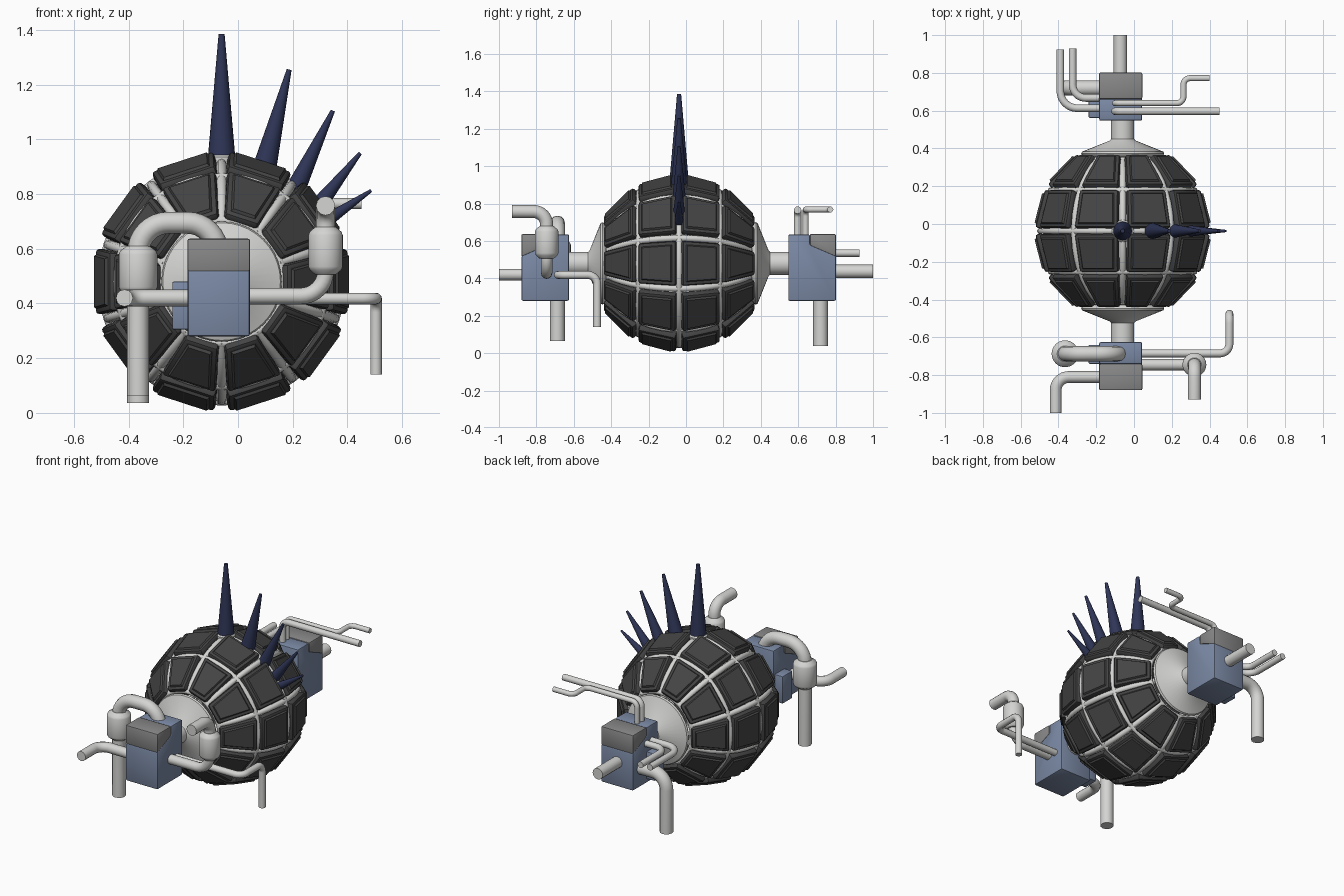
import bpy, bmesh, math
from mathutils import Vector

if "Cube" in bpy.data.objects:
    bpy.data.objects.remove(bpy.data.objects["Cube"])

C = Vector((-0.06, -0.037, 0.48))      # ball centre, poles along y


def material(name, rgb):
    m = bpy.data.materials.new(name)
    m.diffuse_color = (*rgb, 1)
    m.use_nodes = True
    m.node_tree.nodes["Principled BSDF"].inputs["Base Color"].default_value = m.diffuse_color
    return m


PIPE = material("light_grey", (0.66, 0.66, 0.65))
DARK = material("charcoal", (0.058, 0.058, 0.058))
BLUE = material("steel_blue", (0.20, 0.255, 0.38))
GREY = material("mid_grey", (0.25, 0.25, 0.25))
NAVY = material("navy", (0.028, 0.036, 0.095))


def add(name, me, mat, angle=35):
    ob = bpy.data.objects.new(name, me)
    bpy.context.collection.objects.link(ob)
    me.materials.clear()
    me.materials.append(mat)
    bpy.ops.object.select_all(action='DESELECT')
    ob.select_set(True)
    bpy.context.view_layer.objects.active = ob
    bpy.ops.object.shade_smooth_by_angle(angle=math.radians(angle))
    return ob


def from_bm(name, bm, mat, angle=35):
    bmesh.ops.recalc_face_normals(bm, faces=bm.faces)
    me = bpy.data.meshes.new(name)
    bm.to_mesh(me)
    bm.free()
    return add(name, me, mat, angle)


def tubes(name, paths, r, mat=PIPE, cyclic=False, res=4):
    """Sweep a round section along each path."""
    cu = bpy.data.curves.new(name, 'CURVE')
    cu.dimensions = '3D'
    cu.bevel_depth, cu.bevel_resolution, cu.use_fill_caps = r, res, True
    for pts in paths:
        s = cu.splines.new('POLY')
        s.points.add(len(pts) - 1)
        for p, q in zip(s.points, pts):
            p.co = (*q, 1)
        s.use_cyclic_u = cyclic
    tmp = bpy.data.objects.new(name + "_curve", cu)
    bpy.context.collection.objects.link(tmp)
    dg = bpy.context.evaluated_depsgraph_get()
    me = bpy.data.meshes.new_from_object(tmp.evaluated_get(dg))
    bpy.data.objects.remove(tmp)
    return add(name, me, mat, 50)


def pipe(name, corners, r, bend):
    """Pipe with rounded right-angle bends."""
    pts = [Vector(c) for c in corners]
    out = [pts[0]]
    for a, c, b in zip(pts, pts[1:], pts[2:]):
        u, v = (a - c).normalized(), (b - c).normalized()
        for i in range(9):
            t = math.pi / 2 * i / 8
            out.append(c + bend * (u * (1 - math.sin(t)) + v * (1 - math.cos(t))))
    out.append(pts[-1])
    return tubes(name, [out], r)


def lathe(name, profile, origin, axis, mat, sides=32):
    """Spin (radius, height) points around an axis."""
    bm = bmesh.new()
    rot = Vector(axis).to_track_quat('Z', 'Y')
    rings = []
    for r, h in profile:
        rings.append([bm.verts.new(Vector(origin) + rot @ Vector((
            r * math.cos(math.tau * i / sides), r * math.sin(math.tau * i / sides), h)))
            for i in range(sides)])
    for a, b in zip(rings, rings[1:]):
        for i in range(sides):
            j = (i + 1) % sides
            bm.faces.new((a[i], a[j], b[j], b[i]))
    bm.faces.new(rings[0])
    bm.faces.new(rings[-1])
    return from_bm(name, bm, mat)


def ball(lat, lon, r):
    la, lo = math.radians(lat), math.radians(lon)
    return C + r * Vector((math.cos(la) * math.cos(lo), math.sin(la), math.cos(la) * math.sin(lo)))


def prism(name, profile, x0, x1, mat, bevel=0.008):
    """Extrude a (y, z) profile along x."""
    bm = bmesh.new()
    a = [bm.verts.new((x0, y, z)) for y, z in profile]
    b = [bm.verts.new((x1, y, z)) for y, z in profile]
    bm.faces.new(a)
    bm.faces.new(b)
    for i in range(len(a)):
        j = (i + 1) % len(a)
        bm.faces.new((a[i], a[j], b[j], b[i]))
    bmesh.ops.recalc_face_normals(bm, faces=bm.faces)
    bmesh.ops.bevel(bm, geom=bm.edges[:], offset=bevel, segments=2, affect='EDGES', profile=0.5)
    return from_bm(name, bm, mat)


# Armour panels: four rings of ten
def panel(name, lat0, lat1, lon, half=14.5, R=0.478, thick=0.042):
    bm = bmesh.new()
    top = [ball(la, lon + d, R) for la, d in
           ((lat0, -half), (lat0, half), (lat1, half), (lat1, -half))]
    n = (top[1] - top[0]).cross(top[2] - top[0]).normalized()
    mid = sum(top, Vector()) / 4
    if n.dot(mid - C) < 0:
        n = -n
    t = [bm.verts.new(p) for p in top]
    b = [bm.verts.new(p - n * thick) for p in top]
    bm.faces.new(t)
    bm.faces.new(b)
    for i in range(4):
        j = (i + 1) % 4
        bm.faces.new((t[i], t[j], b[j], b[i]))
    bmesh.ops.recalc_face_normals(bm, faces=bm.faces)
    bmesh.ops.bevel(bm, geom=bm.edges[:], offset=0.012, segments=2, affect='EDGES', profile=0.5)
    bm.normal_update()
    face = max(bm.faces, key=lambda f: f.normal.dot(n) * 10 + f.calc_area())
    bmesh.ops.inset_region(bm, faces=[face], thickness=0.010)
    bmesh.ops.inset_region(bm, faces=[face], thickness=0.008, depth=0.010)
    from_bm(name, bm, DARK, 30)


for k in range(10):
    for s, side in ((-1, "front"), (1, "back")):
        panel(f"{side}_inner_panel_{k}", s * 2.4, s * 27.3, 36 * k)
        panel(f"{side}_outer_panel_{k}", s * 31.2, s * 58.5, 36 * k)

# Tubular frame under the panels
tubes("frame_hoops", [[ball(la, i * 6, 0.435) for i in range(60)] for la in (-59, -29.5, 0, 29.5, 59)],
      0.018, cyclic=True, res=2)
tubes("frame_ribs", [[ball(la, 18 + 36 * k, 0.435) for la in range(-60, 61, 8)] for k in range(10)],
      0.018, res=2)
braces = []
for k in range(10):
    for la0, la1 in ((0, 29.5), (0, -29.5), (29.5, 59), (-29.5, -59)):
        for d in (-18, 18):
            braces.append([ball(la0 + (la1 - la0) * i / 6, 36 * k + d * (1 - i / 3), 0.425) for i in range(7)])
tubes("frame_braces", braces, 0.012, res=1)

# Pole caps with neck
cap = [(0.19, 0.385), (0.215, 0.40), (0.22, 0.41), (0.215, 0.42), (0.07, 0.478), (0.061, 0.486), (0.061, 0.63)]
lathe("front_cap", cap, C, (0, -1, 0), PIPE, 40)
lathe("back_cap", cap, C, (0, 1, 0), PIPE, 40)

# Two-tone boxes with a small side block
for s, y0, side in ((-1, -0.625, "front"), (1, 0.547, "back")):
    prism(f"{side}_box_body", [(y0 + s * o, z) for o, z in (
        (0, 0.28), (0.255, 0.28), (0.255, 0.52), (0.115, 0.58), (0.115, 0.635), (0, 0.635))],
        -0.184, 0.043, BLUE)
    prism(f"{side}_box_lid", [(y0 + s * o, z) for o, z in (
        (0.255, 0.515), (0.255, 0.637), (0.115, 0.637), (0.115, 0.575))], -0.185, 0.044, GREY)
    prism(f"{side}_side_block", [(y0 + s * o, z) for o, z in (
        (0.015, 0.305), (0.115, 0.305), (0.115, 0.48), (0.015, 0.48))], -0.24, -0.15, BLUE, 0.005)


# Front pipes
def collar(name, x, y, z0, z1, r, neck):
    lathe(name, [(neck, z0), (r - 0.005, z0 + 0.018), (r, z0 + 0.03), (r, z1 - 0.03),
                 (r - 0.005, z1 - 0.018), (neck, z1)], (x, y, 0), (0, 0, 1), PIPE)


pipe("front_arch_pipe", [(-0.365, -0.687, 0.064), (-0.365, -0.687, 0.695),
                         (-0.075, -0.687, 0.695), (-0.075, -0.687, 0.55)], 0.040, 0.11)
collar("front_arch_collar", -0.365, -0.687, 0.43, 0.61, 0.071, 0.042)
pipe("front_left_pipe", [(-0.15, -0.81, 0.42), (-0.415, -0.81, 0.42), (-0.415, -1.0, 0.42)], 0.031, 0.07)
pipe("front_right_pipe", [(0.0, -0.745, 0.427), (0.32, -0.745, 0.427), (0.32, -0.745, 0.60)], 0.030, 0.09)
pipe("front_right_outlet", [(0.32, -0.745, 0.58), (0.32, -0.745, 0.757), (0.32, -0.93, 0.757)], 0.035, 0.07)
collar("front_right_collar", 0.32, -0.745, 0.505, 0.68, 0.063, 0.037)
pipe("front_thin_pipe", [(0.0, -0.685, 0.418), (0.505, -0.685, 0.418),
                         (0.505, -0.475, 0.418), (0.505, -0.475, 0.14)], 0.021, 0.05)

# Back pipes
pipe("back_axis_pipe", [(-0.072, 0.75, 0.437), (-0.072, 1.0, 0.437)], 0.036, 0)
pipe("back_down_pipe", [(-0.15, 0.72, 0.40), (-0.365, 0.72, 0.40), (-0.365, 0.72, 0.037)], 0.040, 0.09)
pipe("back_left_pipe_outer", [(-0.15, 0.613, 0.535), (-0.39, 0.613, 0.535), (-0.39, 0.925, 0.535)], 0.020, 0.09)
pipe("back_left_pipe_inner", [(-0.15, 0.667, 0.535), (-0.325, 0.667, 0.535), (-0.325, 0.928, 0.535)], 0.020, 0.07)
pipe("back_top_pipe_straight", [(-0.10, 0.597, 0.60), (-0.10, 0.597, 0.765), (0.452, 0.597, 0.765)], 0.020, 0.04)
pipe("back_top_pipe_cranked", [(-0.10, 0.64, 0.60), (-0.10, 0.64, 0.768), (0.262, 0.64, 0.768),
                               (0.262, 0.772, 0.768), (0.40, 0.772, 0.768)], 0.016, 0.035)

# Spikes: base point, tip, base radius, tip radius
spikes = [((-0.06, 0.90), (-0.06, 1.385), 0.053, 0.011),
          ((0.093, 0.88), (0.187, 1.255), 0.045, 0.009),
          ((0.19, 0.775), (0.347, 1.105), 0.041, 0.008),
          ((0.26, 0.715), (0.447, 0.95), 0.036, 0.007),
          ((0.32, 0.70), (0.487, 0.813), 0.025, 0.006)]
for i, (a, b, r0, r1) in enumerate(spikes):
    base, tip = Vector((a[0], C.y, a[1])), Vector((b[0], C.y, b[1]))
    lathe(f"spike_{i}", [(r0, 0), (r1, (tip - base).length)], base, tip - base, NAVY, 20)
lathe("top_spike_socket", [(0.058, 0.41), (0.058, 0.455), (0.05, 0.462)], C, (0, 0, 1), PIPE)
